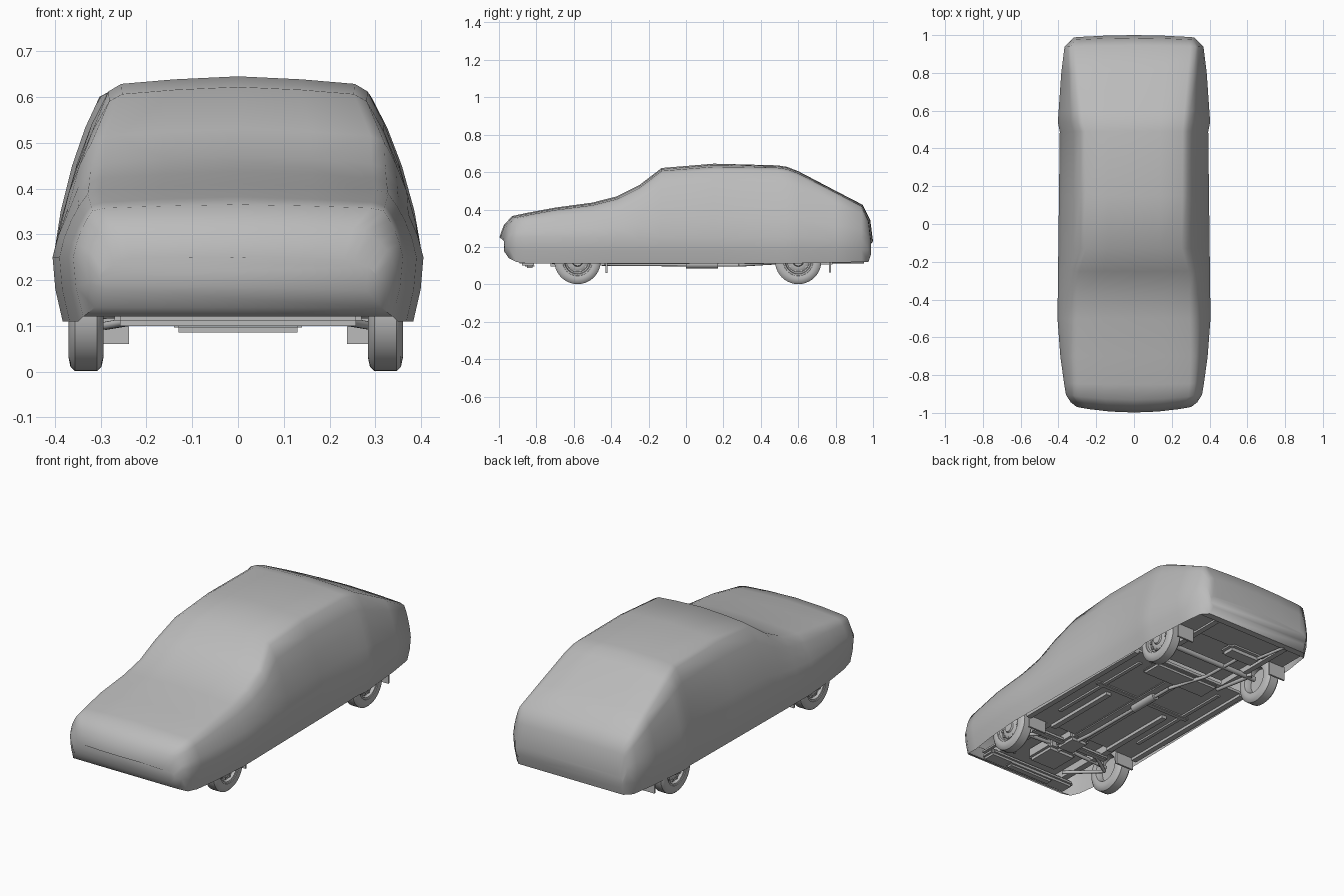
import bpy, bmesh, math
from mathutils import Vector

if "Cube" in bpy.data.objects:
    bpy.data.objects.remove(bpy.data.objects["Cube"])

GREY = (.5, .5, .5, 1)
mat = bpy.data.materials.new("plain grey")
mat.use_nodes = True
mat.diffuse_color = GREY
mat.node_tree.nodes["Principled BSDF"].inputs["Base Color"].default_value = GREY


def finish(name, bm, angle=35):
    bmesh.ops.recalc_face_normals(bm, faces=bm.faces)
    mesh = bpy.data.meshes.new(name)
    bm.to_mesh(mesh)
    bm.free()
    ob = bpy.data.objects.new(name, mesh)
    bpy.context.collection.objects.link(ob)
    mesh.materials.append(mat)
    bpy.ops.object.select_all(action="DESELECT")
    ob.select_set(True)
    bpy.context.view_layer.objects.active = ob
    bpy.ops.object.shade_smooth_by_angle(angle=math.radians(angle))


def box(name, across, along, up, bevel=0):
    """Box from its (low, high) range on x, y and z."""
    ranges = (across, along, up)
    bm = bmesh.new()
    bmesh.ops.create_cube(bm, size=1)
    for v in bm.verts:
        v.co = [(a + b) / 2 + c * (b - a) for c, (a, b) in zip(v.co, ranges)]
    if bevel:
        bmesh.ops.bevel(bm, geom=bm.edges[:], offset=bevel, segments=2, affect="EDGES")
    finish(name, bm)


def slab(name, half_width, along, up, bevel=0):
    box(name, (-half_width, half_width), along, up, bevel)


def tube(name, points, radius):
    """Round bars joined end to end through the points."""
    bm = bmesh.new()
    for a, b in zip(points, points[1:]):
        a, b = Vector(a), Vector(b)
        bar = bmesh.ops.create_cone(bm, cap_ends=True, segments=12, radius1=radius,
                                    radius2=radius, depth=(b - a).length)["verts"]
        turn = (b - a).to_track_quat("Z", "Y")
        for v in bar:
            v.co = (a + b) / 2 + turn @ v.co
    finish(name, bm)


def bridge(bm, ring_a, ring_b):
    for j in range(len(ring_a) - 1):
        bm.faces.new((ring_a[j], ring_a[j + 1], ring_b[j + 1], ring_b[j]))


def lathe(name, profile, centre, side, steps=40):
    """Spin (offset along x, radius) points round the wheel axle."""
    bm = bmesh.new()
    rings = []
    for i in range(steps):
        a = math.tau * i / steps
        rings.append([bm.verts.new(centre + Vector((side * x, r * math.cos(a), r * math.sin(a))))
                      for x, r in profile])
    for ring_a, ring_b in zip(rings, rings[1:] + rings[:1]):
        bridge(bm, ring_a, ring_b)
    bmesh.ops.remove_doubles(bm, verts=bm.verts, dist=.0001)
    finish(name, bm)


def sample(curve, y):
    """Read a value off a line through (y, value) points."""
    for (y0, a), (y1, b) in zip(curve, curve[1:]):
        if y <= y1:
            break
    t = min(1, max(0, (y - y0) / (y1 - y0)))
    return a + (b - a) * t


# Draped cover: lines that run from nose to tail
TOP = [(-.998, .25), (-.975, .315), (-.93, .365), (-.85, .382), (-.7, .41), (-.5, .437),
       (-.37, .47), (-.25, .53), (-.13, .622), (.15, .645), (.49, .636), (.54, .628),
       (.6, .605), (.8, .5), (.945, .425), (.985, .345), (1, .23)]
ROOF_EDGE = [(-1, .25), (-.93, .315), (-.7, .325), (-.25, .315), (-.13, .275), (.49, .28),
             (.945, .325), (1, .3)]
WIDEST = [(-1, .3), (-.975, .335), (-.93, .36), (-.7, .39), (-.5, .405), (.49, .393),
          (.54, .403), (.8, .385), (.945, .368), (1, .32)]
HEM = [(-1, .18), (-.975, .14), (-.93, .12), (-.85, .11), (.49, .11), (.985, .12), (1, .16)]
ROOF_DROP = [(-1, .005), (-.85, .016), (-.37, .02), (.15, .022), (1, .01)]


def half_section(y, top, side):
    roof_x, wide_x, hem_z = (sample(c, y) for c in (ROOF_EDGE, WIDEST, HEM))
    if side < 0 and .5 < y < .97:        # the cloth hangs fuller on this corner
        roof_x += .012
    drop = sample(ROOF_DROP, y)
    roof_z = top - drop
    wide_z = min(.25, .06 + .6 * top)
    points = [(roof_x * .5, top - drop * .3), (roof_x * .92, roof_z + drop * .25)]
    # side of the cabin, from roof edge to the widest line
    for across, down in ((.05, .03), (.35, .22), (.62, .45), (.85, .72), (1, 1)):
        points.append((roof_x + (wide_x - roof_x) * across, roof_z + (wide_z - roof_z) * down))
    points += [(wide_x - .006, (wide_z + hem_z) / 2), (wide_x - .022, hem_z)]
    # nose and tail curve back towards the corners
    bow = max(0, -y - .82) * 1.8 - max(0, y - .9) * 1.2
    return [(side * x, y + bow * x * x, z) for x, z in points]


bm = bmesh.new()
rings = []
for y, top in TOP:
    section = half_section(y, top, -1)[::-1] + [(0, y, top)] + half_section(y, top, 1)
    rings.append([bm.verts.new(p) for p in section])
for ring_a, ring_b in zip(rings, rings[1:]):
    bridge(bm, ring_a, ring_b)
# close both ends and turn the hem under them
for first, second, third in (rings[:3], rings[:-4:-1]):
    bm.faces.new(first)
    for a, b in ((first, second), (second, third)):
        bm.faces.new((a[0], a[-1], b[-1], b[0]))
finish("cover", bm, 60)

# Floor panels, leaving room for the wheels
slab("floor", .36, (-.42, .44), (.125, .14))
slab("engine_bay_panel", .24, (-.92, -.42), (.165, .175))
slab("boot_floor", .25, (.44, .77), (.155, .17))
slab("tail_floor", .34, (.77, .95), (.135, .15))
slab("tunnel", .045, (-.42, .42), (.115, .13), .006)
slab("front_valance", .27, (-.89, -.8), (.1, .135), .012)
slab("valance_lip", .14, (-.86, -.81), (.086, .11), .01)

# Mechanical parts
slab("engine_sump", .09, (-.74, -.56), (.095, .17), .015)
slab("gearbox", .06, (-.56, -.42), (.1, .165), .015)
slab("front_crossmember", .24, (-.53, -.49), (.11, .135), .006)
slab("floor_brace", .3, (.05, .08), (.115, .13), .004)
slab("fuel_tank", .2, (.3, .43), (.108, .135), .012)
box("rear_silencer", (-.19, .02), (.7, .8), (.105, .15), .018)
tube("rear_axle", [(-.3, .6, .125), (.3, .6, .125)], .014)
tube("exhaust_pipe", [(.02, -.58, .11), (0, -.35, .107), (0, .28, .103),
                      (-.08, .48, .115), (-.1, .72, .125)], .009)
tube("middle_silencer", [(0, 0, .107), (0, .17, .107)], .022)
tube("tail_pipe", [(-.17, .78, .12), (-.2, .95, .12)], .008)

TYRE = [(-.036, .075), (-.038, .095), (-.034, .114), (-.024, .124), (.024, .124),
        (.034, .114), (.038, .095), (.035, .08)]
RIM_BACK = [(-.036, .075), (-.02, .068), (0, .066), (0, 0)]
RIM_FACE = [(.035, .08), (.031, .079), (.029, .071), (.014, .067), (.012, .06),
            (.022, .045), (.022, .03), (.03, .026), (.031, 0)]

for side, word in ((1, "left"), (-1, "right")):
    # Wheels
    for y, end in ((-.58, "front"), (.6, "rear")):
        name = f"{word}_{end}"
        centre = Vector((side * .327 - .005, y, .125))
        for part, profile in (("tyre", TYRE), ("rim_back", RIM_BACK), ("rim_face", RIM_FACE)):
            lathe(f"{name}_{part}", profile, centre, side)
        bm = bmesh.new()
        for i in range(10):              # raised pads round the rim
            a = math.tau * i / 10
            spot = centre + Vector((side * .016, .056 * math.cos(a), .056 * math.sin(a)))
            for v in bmesh.ops.create_cube(bm, size=.012)["verts"]:
                v.co += spot
        finish(f"{name}_rim_pads", bm)
        tube(f"{name}_shock", [(side * .25, y + .02, .11), (side * .24, y + .02, .26)], .014)

    # Rails, sills and mud flaps
    for part, across, along, up in (
            ("sill", (.335, .365), (-.42, .44), (.11, .13)),
            ("floor_rail", (.17, .2), (-.42, .02), (.108, .128)),
            ("floor_rib", (.25, .27), (-.28, .36), (.116, .128)),
            ("engine_rail", (.19, .225), (-.9, -.42), (.125, .168)),
            ("boot_rail", (.21, .24), (.44, .93), (.125, .16)),
            ("front_flap", (.238, .345), (-.43, -.42), (.06, .125)),
            ("rear_flap", (.255, .355), (.765, .775), (.062, .14))):
        box(f"{word}_{part}", sorted(side * x for x in across), along, up)

    # Suspension links
    tube(f"{word}_drive_shaft", [(side * .07, -.58, .135), (side * .3, -.58, .125)], .01)
    tube(f"{word}_front_arm", [(side * .17, -.51, .12), (side * .29, -.58, .1),
                               (side * .16, -.76, .125)], .009)
    tube(f"{word}_trailing_arm", [(side * .22, .4, .125), (side * .25, .6, .118)], .011)
